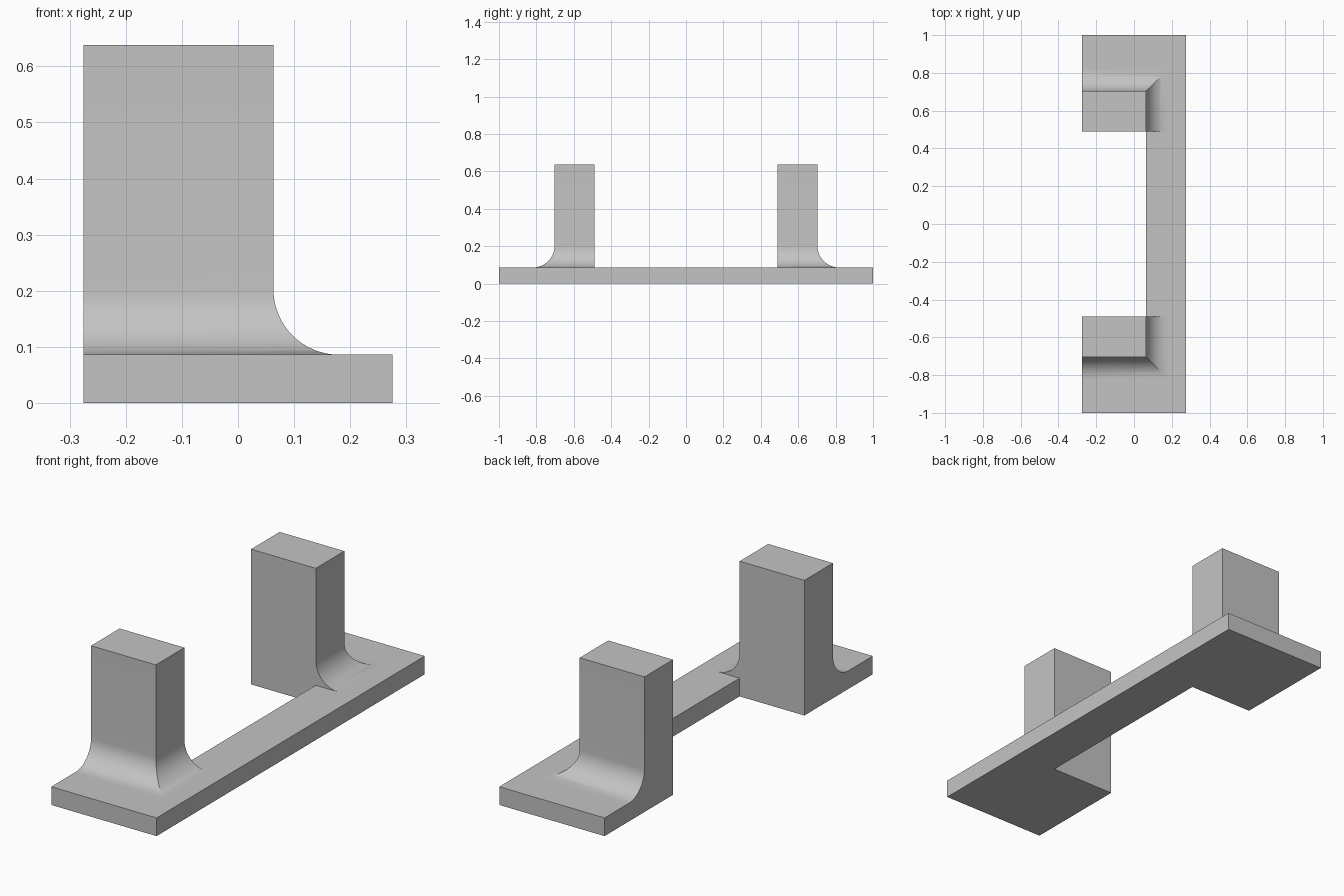
import bpy, bmesh, math

if "Cube" in bpy.data.objects:
    bpy.data.objects.remove(bpy.data.objects["Cube"], do_unlink=True)

BACK, FRONT = -0.275, 0.275        # x limits of the base
POST_X = 0.063                     # x where the posts end and the rail begins
INNER, OUTER, END = 0.49, 0.703, 1.0
BASE_Z, TOP_Z = 0.086, 0.638
RADIUS, STEPS = 0.117, 16

grey = bpy.data.materials.new("plain grey")
grey.use_nodes = True
colour = (0.55, 0.55, 0.55, 1)
grey.diffuse_color = colour
grey.node_tree.nodes["Principled BSDF"].inputs["Base Color"].default_value = colour


def finish(name, bm):
    bmesh.ops.recalc_face_normals(bm, faces=bm.faces)
    mesh = bpy.data.meshes.new(name)
    bm.to_mesh(mesh)
    bm.free()
    mesh.materials.append(grey)
    obj = bpy.data.objects.new(name, mesh)
    bpy.context.collection.objects.link(obj)
    return obj


# C-shaped base plate: an outline extruded upward
bm = bmesh.new()
outline = [(BACK, -END), (FRONT, -END), (FRONT, END), (BACK, END),
           (BACK, INNER), (POST_X, INNER), (POST_X, -INNER), (BACK, -INNER)]
floor = bm.faces.new([bm.verts.new((x, y, 0)) for x, y in outline])
raised = bmesh.ops.extrude_face_region(bm, geom=[floor], use_keep_orig=True)
bmesh.ops.translate(bm, vec=(0, 0, BASE_Z),
                    verts=[v for v in raised["geom"] if isinstance(v, bmesh.types.BMVert)])
finish("base_plate", bm)


# Upright post whose foot flares in a mitred concave fillet on two sides
def post(name, side):
    levels = [(0, TOP_Z)]
    for i in range(STEPS + 1):
        a = math.pi / 2 * i / STEPS
        levels.append((RADIUS * (1 - math.cos(a)),
                       BASE_Z + RADIUS * (1 - math.sin(a))))
    bm = bmesh.new()
    rings = []
    for flare, z in levels:
        x, y = POST_X + flare, OUTER + flare
        corners = [(BACK, INNER), (x, INNER), (x, y), (BACK, y)]
        rings.append([bm.verts.new((cx, side * cy, z)) for cx, cy in corners])
    bm.faces.new(rings[0])
    for upper, lower in zip(rings, rings[1:]):
        for i in range(4):
            j = (i + 1) % 4
            bm.faces.new((upper[i], upper[j], lower[j], lower[i]))
    # The foot is closed so the normals point outward
    bm.faces.new(rings[-1])
    obj = finish(name, bm)
    bpy.ops.object.select_all(action="DESELECT")
    obj.select_set(True)
    bpy.context.view_layer.objects.active = obj
    bpy.ops.object.shade_smooth_by_angle(angle=math.radians(25))


post("front_post", -1)
post("back_post", 1)
